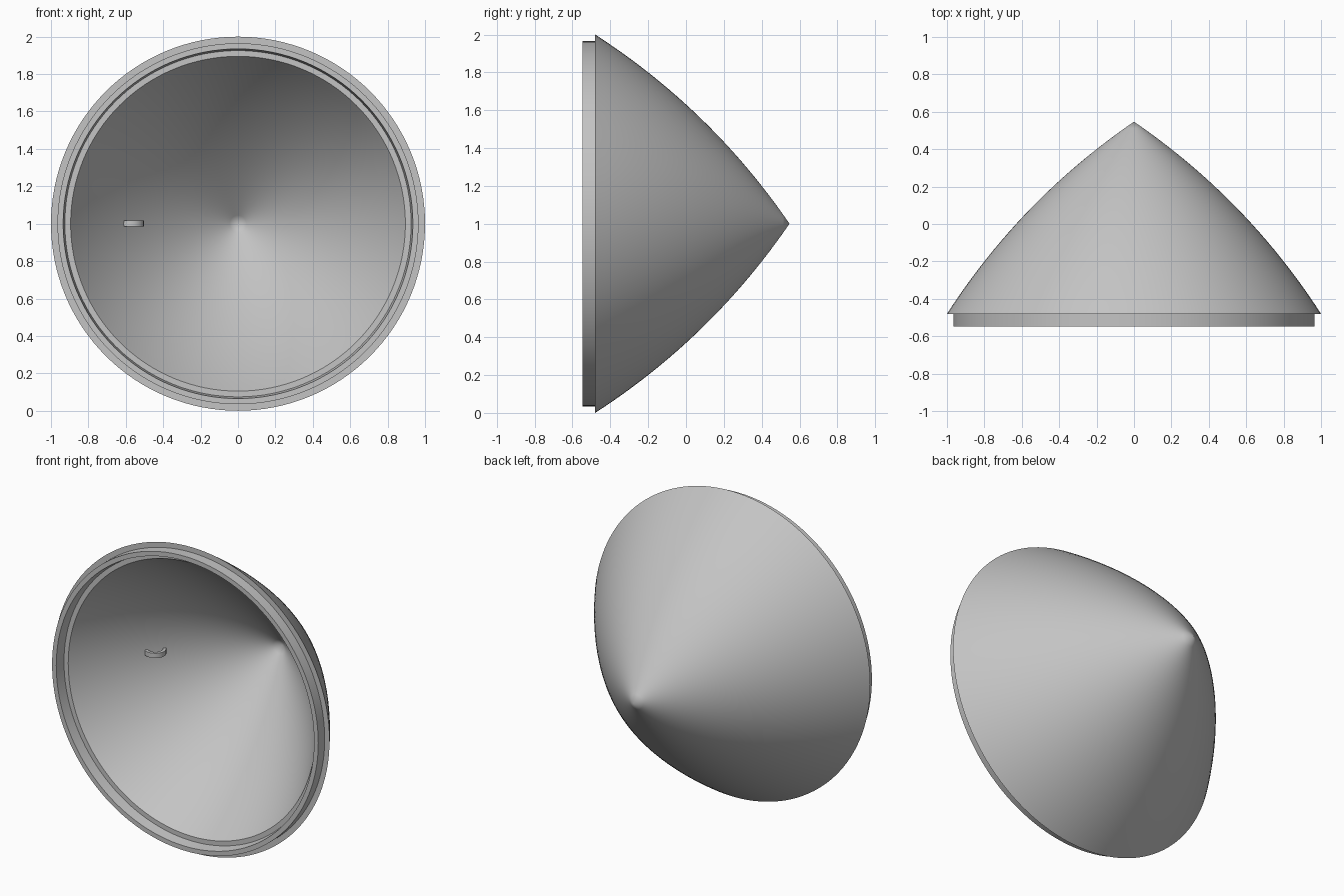
import bpy
import bmesh
from math import sin, cos, pi, radians
from mathutils import Vector

cube = bpy.data.objects.get("Cube")
if cube:
    bpy.data.objects.remove(cube, do_unlink=True)

grey = bpy.data.materials.new("light grey")
grey.use_nodes = True
colour = (0.55, 0.55, 0.55, 1)
grey.diffuse_color = colour
grey.node_tree.nodes["Principled BSDF"].inputs["Base Color"].default_value = colour

AXIS = Vector((0, 0, 1))  # the axis of revolution runs along y at this height


def finish(bm, name):
    bmesh.ops.recalc_face_normals(bm, faces=bm.faces)
    mesh = bpy.data.meshes.new(name)
    bm.to_mesh(mesh)
    bm.free()
    mesh.materials.append(grey)
    obj = bpy.data.objects.new(name, mesh)
    bpy.context.collection.objects.link(obj)
    bpy.ops.object.select_all(action='DESELECT')
    obj.select_set(True)
    bpy.context.view_layer.objects.active = obj
    bpy.ops.object.shade_smooth_by_angle(angle=radians(30))
    return obj


def lathe(name, profile, steps=128):
    """Revolve a closed (radius, y) outline around the y axis."""
    bm = bmesh.new()
    verts = [bm.verts.new((r, y, AXIS.z)) for r, y in profile]
    edges = [bm.edges.new((v, verts[(i + 1) % len(verts)]))
             for i, v in enumerate(verts)
             if max(profile[i][0], profile[(i + 1) % len(verts)][0]) > 0]
    bmesh.ops.spin(bm, geom=verts + edges, cent=AXIS, axis=(0, 1, 0),
                   angle=2 * pi, steps=steps)
    bmesh.ops.remove_doubles(bm, verts=bm.verts, dist=0.0001)
    return finish(bm, name)


def bowed(start, end, sagitta, count=24):
    """Points along a shallow outward arc from start to end."""
    a, b = Vector(start), Vector(end)
    d = (b - a).normalized()
    normal = Vector((d.y, -d.x))
    points = []
    for i in range(count + 1):
        t = i / count
        points.append(tuple(a.lerp(b, t) + normal * 4 * sagitta * t * (1 - t)))
    return points


# Hollow pointed dome
outer = bowed((1, -0.48), (0, 0.547), 0.072)
inner = bowed((0.895, -0.48), (0, 0.46), 0.066)
lathe("dome_shell", outer + inner[::-1])

# Locating ring on the open side, with a slightly tapered bore
lathe("rim_ring", [(0.965, -0.475), (0.965, -0.547), (0.935, -0.547), (0.925, -0.475)])

# Small arched strap on the inner wall
foot = min(inner, key=lambda p: abs(p[0] - 0.58))
near = inner[inner.index(foot) + 1]
centre = Vector((-foot[0], foot[1], AXIS.z))
along = Vector((foot[0] - near[0], near[1] - foot[1], 0)).normalized()
out = Vector((along.y, -along.x, 0))
bm = bmesh.new()
rows = []
for i in range(17):
    a = pi * (-0.1 + 1.2 * i / 16)
    row = []
    for size, z in ((1, -1), (1, 1), (0.7, 1), (0.7, -1)):
        p = centre + (along * cos(a) + out * sin(a)) * 0.065 * size
        row.append(bm.verts.new(p + Vector((0, 0, 0.016 * z))))
    rows.append(row)
for r0, r1 in zip(rows, rows[1:]):
    for j in range(4):
        k = (j + 1) % 4
        bm.faces.new((r0[j], r0[k], r1[k], r1[j]))
bm.faces.new(rows[0])
bm.faces.new(rows[-1])
finish(bm, "inner_strap")
